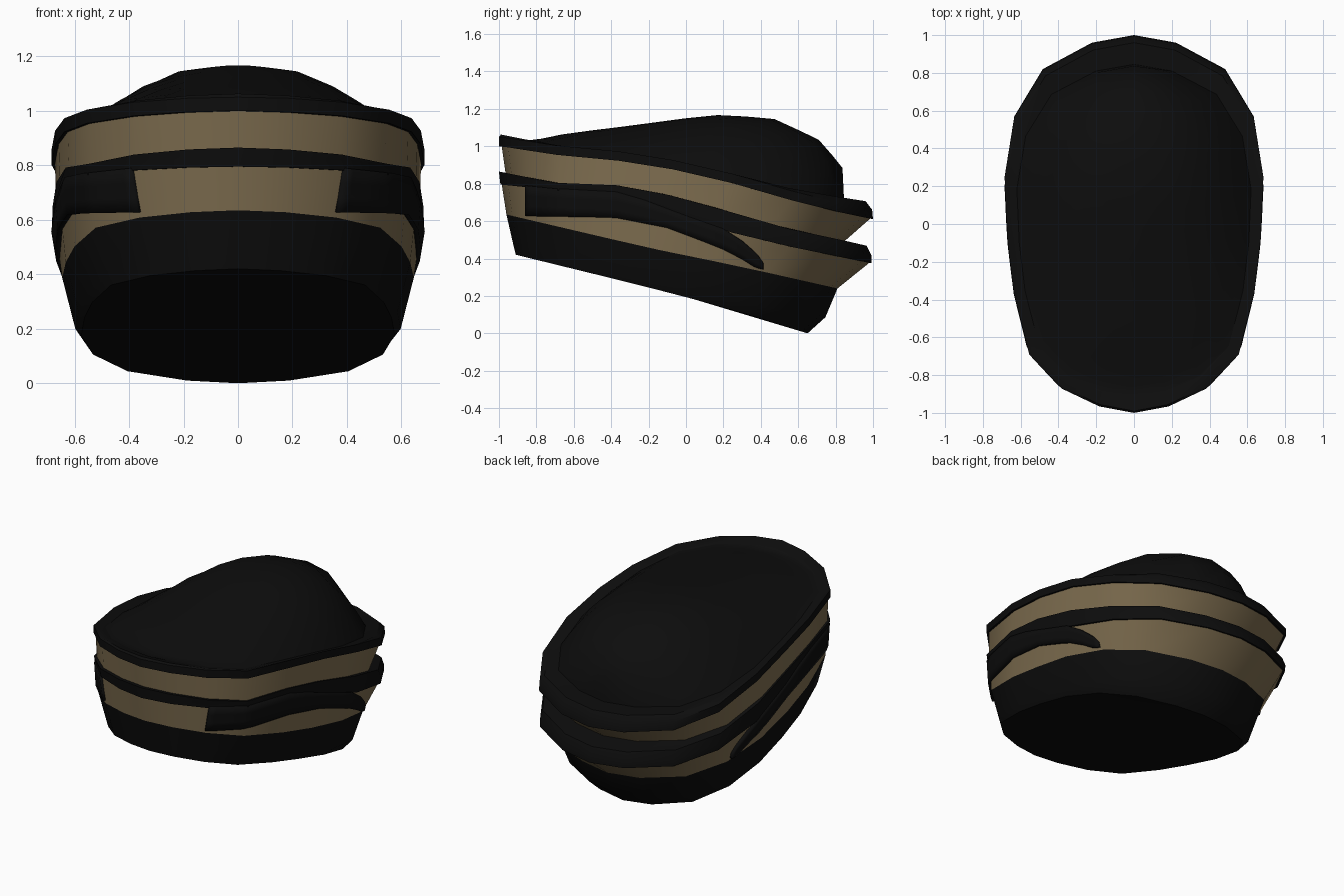
import bpy, bmesh, math

if "Cube" in bpy.data.objects:
    bpy.data.objects.remove(bpy.data.objects["Cube"])


def material(name, rgb):
    m = bpy.data.materials.new(name)
    m.diffuse_color = (*rgb, 1)
    m.use_nodes = True
    m.node_tree.nodes["Principled BSDF"].inputs["Base Color"].default_value = m.diffuse_color
    return m


BLACK = material("black", (0.004, 0.004, 0.004))
TAN = material("tan", (0.21, 0.155, 0.08))


def interp(pts, v):
    """Piecewise linear lookup, clamped at both ends."""
    if v <= pts[0][0]:
        return pts[0][1]
    for (a, p), (b, q) in zip(pts, pts[1:]):
        if v <= b:
            return p + (q - p) * (v - a) / (b - a)
    return pts[-1][1]


# Right half of the plan outline, front to back: (x, y)
HALF = [(0, -1), (.27, -.965), (.56, -.87), (.81, -.69), (.93, -.36), (.98, -.07),
        (1, .25), (.925, .57), (.705, .82), (.325, .96), (0, 1)]


def half_ring(xh, yf, yb):
    return [(x * xh, yf + (y + 1) / 2 * (yb - yf)) for x, y in HALF]


def ring(xh, yf, yb, heights):
    h = [(x, y, interp(heights, y)) for x, y in half_ring(xh, yf, yb)]
    return h + [(-x, y, z) for x, y, z in h[-2:0:-1]]


def finish(name, bm, mat, angle=40):
    me = bpy.data.meshes.new(name)
    bm.to_mesh(me)
    bm.free()
    me.materials.append(mat)
    ob = bpy.data.objects.new(name, me)
    bpy.context.collection.objects.link(ob)
    bpy.ops.object.select_all(action='DESELECT')
    bpy.context.view_layer.objects.active = ob
    ob.select_set(True)
    bpy.ops.object.shade_smooth_by_angle(angle=math.radians(angle))
    return ob


def loft(name, rings, mat, cap_bottom=False, top=None, angle=40):
    bm = bmesh.new()
    rows = [[bm.verts.new(p) for p in r] for r in rings]
    n = len(rows[0])
    for a, b in zip(rows, rows[1:]):
        for i in range(n):
            j = (i + 1) % n
            bm.faces.new((a[i], a[j], b[j], b[i]))
    if cap_bottom:
        c = bm.verts.new((0, -.1, .225))
        for i in range(n):
            bm.faces.new((rows[0][(i + 1) % n], rows[0][i], c))
    if top:
        c = bm.verts.new(top)
        for i in range(n):
            bm.faces.new((rows[-1][i], rows[-1][(i + 1) % n], c))
    return finish(name, bm, mat, angle)


# Height of each seam along the length: (y, z)
z_bottom = [(-.91, .42), (-.4, .295), (0, .195), (.3, .11), (.65, 0)]
z_curve = [(-.92, .46), (0, .225), (.4, .14), (.75, .085)]
z_base = [(-.96, .635), (-.19, .455), (.3, .355), (.81, .24)]
z_low = [(-.985, .795), (-.7, .765), (-.33, .745), (0, .62), (.2, .55), (.5, .475), (.99, .375)]
z_ridge = [(-1, .865), (-.7, .805), (-.33, .79), (0, .72), (.3, .63), (.5, .57), (.85, .495), (.98, .465)]
z_up = [(-.99, 1.0), (-.7, .955), (-.33, .92), (0, .865), (.3, .79), (.67, .68), (1, .61)]
z_rim = [(-1, 1.065), (-.8, 1.025), (-.6, .99), (-.36, .965), (-.1, .92), (.3, .835),
         (.6, .765), (.84, .725), (.97, .705)]
up_shift = [(y, z + .04) for y, z in z_low]

r_base = ring(.645, -.96, .81, z_base)
r_low = ring(.667, -.985, .98, z_low)
r_notch = ring(.667, -.965, .85, z_ridge)
r_up = ring(.672, -.985, .985, z_up)

# Lower body
loft("base", [ring(.575, -.91, .65, z_bottom), ring(.597, -.92, .745, z_curve), r_base],
     BLACK, cap_bottom=True)

# Two flared coloured bands
loft("lower_band", [r_base, r_low], TAN)
loft("upper_band", [r_notch, r_up], TAN)

# Raised ridge between the bands
loft("middle_ridge", [r_low, ring(.68, -.992, .993, z_low), ring(.683, -.997, .992, up_shift),
                      ring(.68, -1, .965, z_ridge), r_notch], BLACK)

# Upper rim with its inner lip
inner_z = [(y, z - .01) for y, z in z_rim]
mid_z = [(y, z + .05) for y, z in z_up]
r_inner = ring(.62, -.92, .845, inner_z)
loft("upper_rim", [r_up, ring(.685, -1, 1, z_up), ring(.685, -1, .995, mid_z),
                   ring(.665, -.99, .96, z_rim), r_inner], BLACK)

# Domed top, highest behind the middle
crest = [(-.92, 1.025), (-.8, 1.035), (-.64, 1.068), (-.3, 1.11), (0, 1.15), (.2, 1.17),
         (.48, 1.145), (.72, 1.03), (.84, .88)]
width = [(y, x) for x, y in half_ring(.62, -.92, .845)]


def dome_z(x, y):
    u = min(1, abs(x) / max(.001, interp(width, y)))
    low = interp(inner_z, y)
    return low + (interp(crest, y) - low) * (1 - u ** 2.5)


dome = [r_inner]
for s in (.99, .93, .84, .72, .56, .38, .2):
    dome.append([(x * s, y * s, dome_z(x * s, y * s)) for x, y, _ in r_inner])
loft("dome", dome, BLACK, top=(0, 0, 1.15), angle=50)

# Raised side panels tapering back to a hooked tip
base_x = [(y, x) for x, y in half_ring(.645, -.96, .81)]
low_x = [(y, x) for x, y in half_ring(.667, -.985, .98)]
lower_edge = [(-.84, .628), (-.38, .62), (-.1, .565), (.1, .49), (.25, .43), (.36, .36), (.4, .345)]
tip_edge = [(.2, .55), (.3, .495), (.38, .425), (.415, .375)]


def side_x(y, z):
    a, b = interp(z_base, y), interp(z_low, y)
    t = (z - a) / (b - a)
    return interp(base_x, y) * (1 - t) + interp(low_x, y) * t


bm = bmesh.new()
cols = []
for y in (-.85, -.82, -.77, -.7, -.64, -.5, -.37, -.22, -.1, .03, .12, .2, .3, .36, .385, .412):
    lo = interp(lower_edge, y)
    hi = interp(tip_edge, y) if y > .2 else interp(z_low, y) + .01
    col = []
    for k in range(4):
        z = lo + (hi - lo) * k / 3
        col.append(bm.verts.new((side_x(y, z) + .004, y, z)))
    cols.append(col)
for a, b in zip(cols, cols[1:]):
    for k in range(3):
        bm.faces.new((a[k], b[k], b[k + 1], a[k + 1]))
panel = finish("side_panel", bm, BLACK)
solid = panel.modifiers.new("thickness", 'SOLIDIFY')
solid.thickness = .03
solid.offset = 0
panel.modifiers.new("mirror", 'MIRROR')
